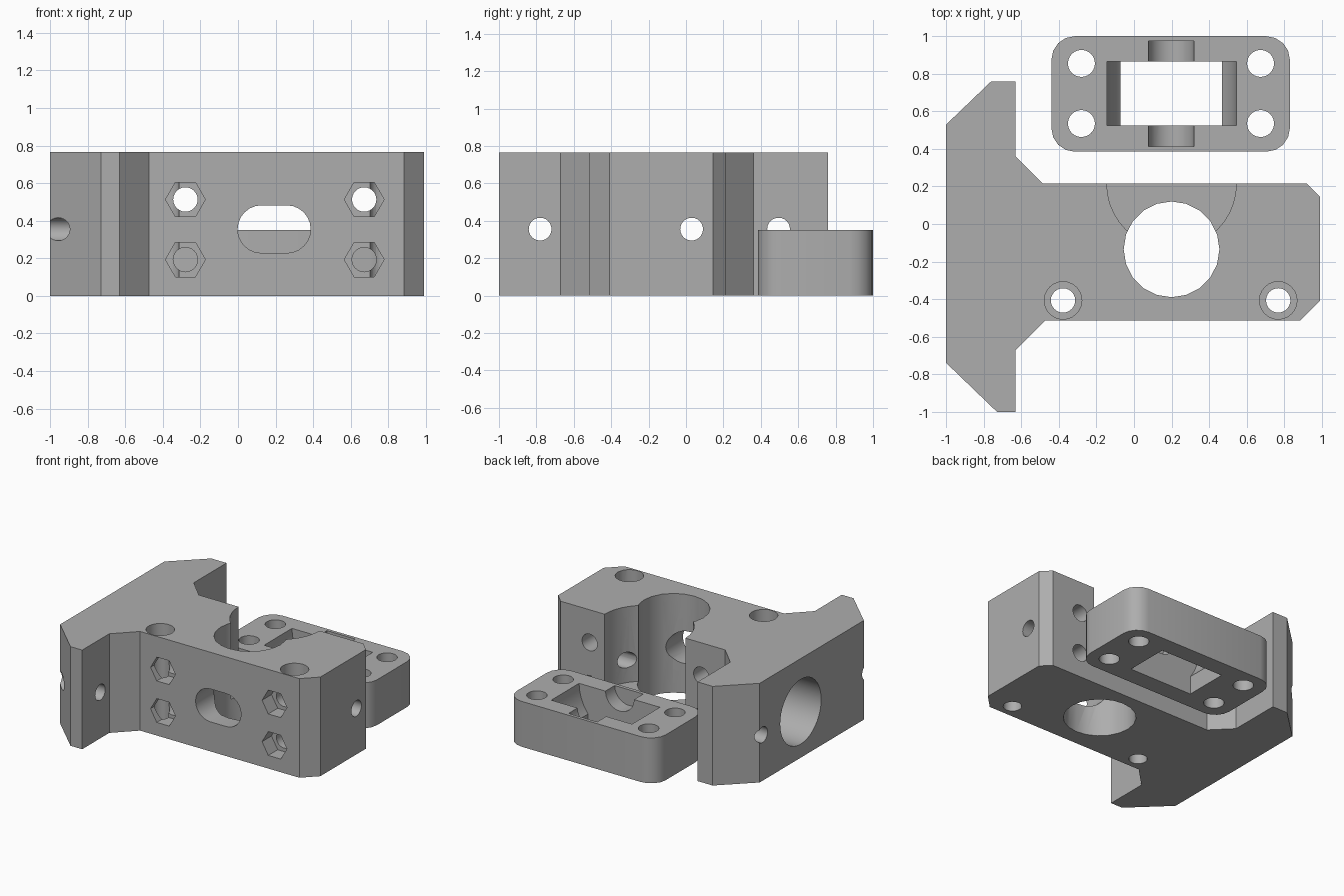
import bpy, bmesh, math
from mathutils import Vector, Matrix

if "Cube" in bpy.data.objects:
    bpy.data.objects.remove(bpy.data.objects["Cube"])

grey = bpy.data.materials.new("plain grey")
grey.use_nodes = True
colour = (0.42, 0.42, 0.42, 1)
grey.diffuse_color = colour
grey.node_tree.nodes["Principled BSDF"].inputs["Base Color"].default_value = colour


def make(name, bm):
    bmesh.ops.recalc_face_normals(bm, faces=bm.faces)
    mesh = bpy.data.meshes.new(name)
    bm.to_mesh(mesh)
    bm.free()
    mesh.materials.append(grey)
    obj = bpy.data.objects.new(name, mesh)
    bpy.context.collection.objects.link(obj)
    return obj


def prism(name, points, z0, z1):
    """Extrude a flat outline upward."""
    bm = bmesh.new()
    face = bm.faces.new([bm.verts.new((x, y, z0)) for x, y in points])
    top = bmesh.ops.extrude_face_region(bm, geom=[face])["geom"]
    verts = [v for v in top if isinstance(v, bmesh.types.BMVert)]
    bmesh.ops.translate(bm, verts=verts, vec=(0, 0, z1 - z0))
    return make(name, bm)


def rod(start, end, radius, sides=24, turn=0.0):
    """Cylinder cutter between two points."""
    a, b = Vector(start), Vector(end)
    axis = b - a
    place = (Matrix.Translation((a + b) / 2)
             @ axis.to_track_quat("Z", "Y").to_matrix().to_4x4()
             @ Matrix.Rotation(turn, 4, "Z"))
    bm = bmesh.new()
    bmesh.ops.create_cone(bm, cap_ends=True, segments=sides, radius1=radius,
                          radius2=radius, depth=axis.length, matrix=place)
    return make("cutter", bm)


def box(x0, x1, y0, y1, z0, z1):
    return prism("cutter", [(x0, y0), (x1, y0), (x1, y1), (x0, y1)], z0, z1)


def cut(target, cutter):
    mod = target.modifiers.new("cut", "BOOLEAN")
    mod.operation = "DIFFERENCE"
    mod.solver = "EXACT"
    mod.object = cutter
    bpy.context.view_layer.update()
    graph = bpy.context.evaluated_depsgraph_get()
    mesh = bpy.data.meshes.new_from_object(target.evaluated_get(graph))
    target.modifiers.clear()
    target.data = mesh
    bpy.data.objects.remove(cutter)


# Main block with its end flange
H = 0.765
block = prism("main_block", [
    (-1, 0.53), (-0.76, 0.76), (-0.63, 0.76), (-0.63, 0.36), (-0.485, 0.215),
    (0.92, 0.215), (0.99, 0.145), (0.99, -0.41), (0.885, -0.515),
    (-0.475, -0.515), (-0.63, -0.67), (-0.63, -1), (-0.73, -1), (-1, -0.74)], 0, H)

# Vertical bore, and the round pocket open to the back and top
cut(block, rod((0.2, -0.135, -1), (0.2, -0.135, 1), 0.255, 20))
cut(block, rod((0.2, 0.215, 0.18), (0.2, 0.215, 1), 0.345, 40))

# Rounded slot in the front wall
slot = []
for centre, start in ((0.26, -90), (0.125, 90)):
    for i in range(13):
        a = math.radians(start + i * 15)
        slot.append((centre + 0.127 * math.cos(a), 0.355 + 0.127 * math.sin(a)))
slot_cutter = prism("cutter", slot, 0.25, 0.75)
slot_cutter.data.transform(Matrix.Rotation(math.pi / 2, 4, "X"))
cut(block, slot_cutter)

# Clamp screw holes with hexagonal nut pockets
for x in (-0.28, 0.672):
    for z in (0.193, 0.513):
        cut(block, rod((x, -1, z), (x, 1, z), 0.065))
        nut = rod((0, 0, -0.2), (0, 0, 0.2), 0.106, 6, math.pi / 6)
        # point the hexagon corners sideways
        xs = max(v.co.x for v in nut.data.vertices)
        if xs < 0.1:
            nut.data.transform(Matrix.Rotation(math.pi / 6, 4, "Z"))
        nut.data.transform(Matrix.Translation((x, -0.6, z))
                           @ Matrix.Rotation(math.pi / 2, 4, "X"))
        cut(block, nut)

# Counterbored vertical screw holes
for x in (-0.378, 0.768):
    cut(block, rod((x, -0.407, -1), (x, -0.407, 1), 0.065))
    cut(block, rod((x, -0.407, H - 0.15), (x, -0.407, 1), 0.1))

# Lengthwise holes and the large flange bore
for y in (-0.78, 0.03, 0.495):
    cut(block, rod((-2, y, 0.355), (2, y, 0.355), 0.061))
cut(block, rod((-2, 0.03, 0.355), (-0.58, 0.03, 0.355), 0.25, 40))

# Loose clamp plate with rounded corners
T = 0.35
outline = []
for cx, cy, start in ((0.705, 0.875, 0), (-0.315, 0.875, 90),
                      (-0.315, 0.51, 180), (0.705, 0.51, 270)):
    for i in range(5):
        a = math.radians(start + i * 22.5)
        outline.append((cx + 0.125 * math.cos(a), cy + 0.125 * math.sin(a)))
clamp = prism("clamp_plate", outline, 0, T)

# Window, wheel clearance and axle groove
cut(clamp, box(-0.073, 0.468, 0.525, 0.865, -1, 1))
cut(clamp, rod((0.2, 0.525, T), (0.2, 0.865, T), 0.345, 40))
cut(clamp, rod((0.198, 0.412, T), (0.198, 0.975, T), 0.122, 24))
for x in (-0.28, 0.674):
    for y in (0.535, 0.855):
        cut(clamp, rod((x, y, -1), (x, y, 1), 0.072))

# Smooth the round walls, keep the edges sharp
for obj in (block, clamp):
    bpy.ops.object.select_all(action="DESELECT")
    obj.select_set(True)
    bpy.context.view_layer.objects.active = obj
    bpy.ops.object.shade_smooth_by_angle(angle=math.radians(30))
